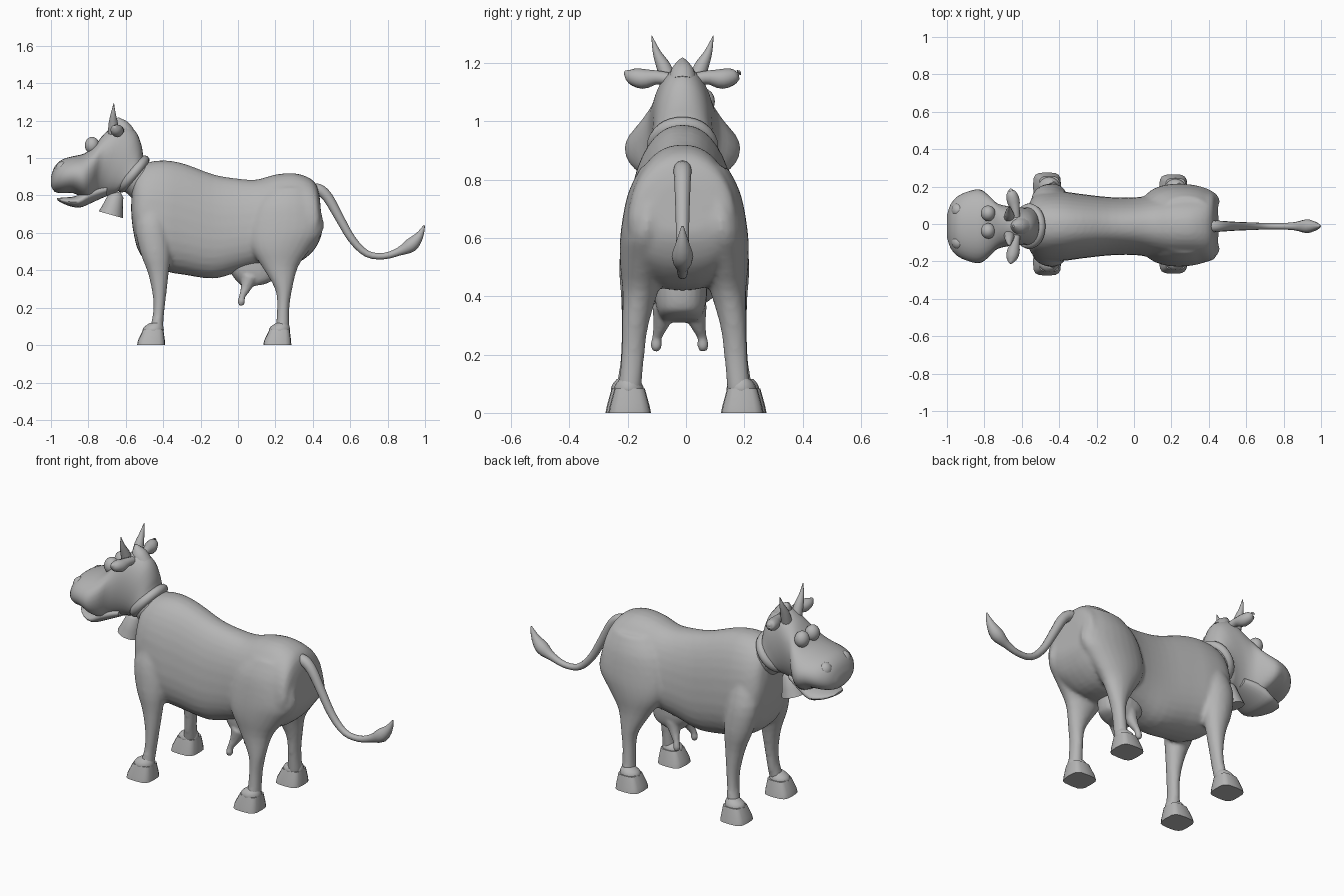
import bpy, bmesh, math
from mathutils import Vector

if "Cube" in bpy.data.objects:
    bpy.data.objects.remove(bpy.data.objects["Cube"])

grey = bpy.data.materials.new("plain grey")
grey.diffuse_color = (0.46, 0.46, 0.46, 1)
grey.use_nodes = True
grey.node_tree.nodes["Principled BSDF"].inputs["Base Color"].default_value = grey.diffuse_color


def smooth_rows(rows, n):
    """Catmull-Rom interpolation of rows of numbers, n steps per span."""
    if n == 1:
        return rows
    out = []
    for i in range(len(rows) - 1):
        a, b, c, d = (rows[max(0, min(len(rows) - 1, i + k))] for k in (-1, 0, 1, 2))
        for s in range(n):
            t = s / n
            out.append([0.5 * (2 * q + (r - p) * t + (2 * p - 5 * q + 4 * r - w) * t * t
                               + (3 * q - p - 3 * r + w) * t ** 3)
                        for p, q, r, w in zip(a, b, c, d)])
    return out + [rows[-1]]


def skin(bm, rings):
    loops = [[bm.verts.new(p) for p in ring] for ring in rings]
    n = len(loops[0])
    for a, b in zip(loops, loops[1:]):
        for i in range(n):
            bm.faces.new((a[i], a[(i + 1) % n], b[(i + 1) % n], b[i]))
    bm.faces.new(loops[0])
    bm.faces.new(loops[-1])


def spow(v, e):
    return math.copysign(abs(v) ** e, v)


def loft(bm, rows, y0=0.0, side=1, power=2.0, egg=0.0, steps=3, n=24):
    """Rows: x1, z1, x2, z2 (two outline points), half width, y of centre."""
    rings = []
    for x1, z1, x2, z2, w, yc in smooth_rows(rows, steps):
        ring = []
        for k in range(n):
            a = math.tau * k / n
            c, s = spow(math.cos(a), 2 / power), spow(math.sin(a), 2 / power)
            ring.append(((x1 + x2) / 2 + c * (x1 - x2) / 2,
                         y0 + side * yc + s * w * (1 - egg * c),
                         (z1 + z2) / 2 + c * (z1 - z2) / 2))
        rings.append(ring)
    skin(bm, rings)


def tube(bm, rows, steps=3, n=12):
    """Rows: x, y, z, radius."""
    pts = smooth_rows(rows, steps)
    rings = []
    for i, (x, y, z, r) in enumerate(pts):
        a, b = pts[max(i - 1, 0)], pts[min(i + 1, len(pts) - 1)]
        t = (Vector(b[:3]) - Vector(a[:3])).normalized()
        ref = Vector((0, 1, 0)) if abs(t.y) < 0.8 else Vector((0, 0, 1))
        u = t.cross(ref).normalized()
        v = t.cross(u)
        rings.append([Vector((x, y, z)) + r * (math.cos(math.tau * k / n) * u
                      + math.sin(math.tau * k / n) * v) for k in range(n)])
    skin(bm, rings)


def dress(ob, name, angle=50):
    ob.name = name
    ob.data.materials.append(grey)
    bpy.ops.object.select_all(action='DESELECT')
    ob.select_set(True)
    bpy.context.view_layer.objects.active = ob
    bpy.ops.object.shade_smooth_by_angle(angle=math.radians(angle))
    return ob


def finish(bm, name, blend=0):
    bmesh.ops.recalc_face_normals(bm, faces=bm.faces)
    me = bpy.data.meshes.new(name)
    bm.to_mesh(me)
    bm.free()
    ob = bpy.data.objects.new(name, me)
    bpy.context.collection.objects.link(ob)
    dress(ob, name)
    if blend:  # fuse overlapping volumes into one skin
        m = ob.modifiers.new("fuse", 'REMESH')
        m.mode = 'VOXEL'
        m.voxel_size = blend
        m.use_smooth_shade = True
        s = ob.modifiers.new("soften", 'SMOOTH')
        s.factor = 0.5
        s.iterations = 3
    return ob


Y = -0.012  # centre line of the animal

# Torso with four legs fused in
bm = bmesh.new()
torso = [(-.56, .89, -.572, .74, .07), (-.535, .95, -.562, .62, .135), (-.47, .98, -.52, .48, .175),
         (-.38, .987, -.40, .40, .182), (-.28, .967, -.28, .375, .168), (-.13, .912, -.13, .356, .152),
         (0, .89, 0, .39, .15), (.1, .885, .12, .42, .165), (.2, .912, .22, .42, .185),
         (.3, .919, .32, .44, .188), (.38, .895, .40, .5, .185), (.42, .855, .44, .57, .165),
         (.437, .79, .452, .62, .10)]
loft(bm, [(*r, 0) for r in torso], Y, power=2.35, egg=.17, n=32)
# front x, back x, z, half width, sideways offset
front_leg = [(-.51, -.39, .80, .05, .10), (-.55, -.37, .65, .078, .13), (-.524, -.36, .50, .068, .155),
             (-.480, -.371, .38, .052, .164), (-.454, -.386, .25, .041, .175),
             (-.457, -.397, .15, .039, .184), (-.48, -.40, .07, .04, .20)]
hind_leg = [(.16, .40, .84, .06, .09), (.09, .435, .75, .082, .112), (.055, .458, .62, .088, .13),
            (.065, .392, .52, .083, .138), (.128, .322, .42, .062, .15), (.198, .290, .30, .045, .168),
            (.209, .275, .20, .04, .176), (.20, .275, .07, .04, .188)]
for leg in (front_leg, hind_leg):
    for side in (-1, 1):
        loft(bm, [(a, z, b, z, w, yc) for a, b, z, w, yc in leg], -.006, side)
finish(bm, "body_and_legs", .012)

# Hooves with a soft cuff above each
for label, hx, hy in (("front", -.465, .203), ("hind", .21, .193)):
    for side, tag in ((-1, "right"), (1, "left")):
        bm = bmesh.new()
        loft(bm, [(hx - .075, 0, hx + .075, 0, .073, hy), (hx - .07, .025, hx + .074, .025, .068, hy),
                  (hx - .042, .083, hx + .066, .083, .052, hy)], 0, side, power=3.6, steps=1, n=16)
        finish(bm, f"{label}_{tag}_hoof", 0)
        bm = bmesh.new()
        loft(bm, [(hx - .03, .066, hx + .06, .066, .04, hy), (hx - .045, .078, hx + .068, .078, .051, hy),
                  (hx - .036, .098, hx + .066, .098, .046, hy), (hx - .008, .117, hx + .058, .117, .03, hy)],
             -.003, side, n=16)
        finish(bm, f"{label}_{tag}_cuff")

# Neck, skull and broad muzzle
bm = bmesh.new()
head = [(-.44, .95, -.54, .76, .105), (-.50, .99, -.62, .83, .103), (-.515, 1.065, -.655, .81, .10),
        (-.55, 1.145, -.69, .80, .102), (-.63, 1.185, -.73, .785, .108), (-.71, 1.135, -.765, .77, .125),
        (-.765, 1.068, -.795, .768, .168), (-.82, 1.025, -.83, .785, .197), (-.88, 1.01, -.88, .812, .188),
        (-.94, .992, -.94, .812, .162), (-.98, .955, -.98, .82, .118), (-1, .90, -1, .85, .06)]
loft(bm, [(*r, 0) for r in head], Y, power=2.05, n=32)
finish(bm, "head")

# Lower jaw, leaving the mouth slightly open
bm = bmesh.new()
jaw = [(-.70, .86, -.70, .80, .08), (-.79, .85, -.79, .757, .115), (-.86, .80, -.85, .735, .118),
       (-.92, .79, -.915, .748, .09), (-.968, .787, -.965, .773, .04)]
loft(bm, [(*r, 0) for r in jaw], Y)
finish(bm, "lower_jaw")

# Eyes and nostril swellings
for side, tag in ((-1, "right"), (1, "left")):
    for part, loc, size in (("eye", (-.78, .01 + side * .047, 1.068), (.039, .042, .045)),
                            ("nostril", (-.938, Y + side * .085, .94), (.038, .04, .042))):
        bpy.ops.mesh.primitive_uv_sphere_add(segments=20, ring_count=12, radius=1, location=loc)
        ob = bpy.context.object
        ob.scale = size
        dress(ob, f"{tag}_{part}")

# Horns, ears
for side, tag in ((-1, "right"), (1, "left")):
    bm = bmesh.new()
    tube(bm, [(-.665, Y + side * .045, 1.13, .03), (-.667, Y + side * .064, 1.185, .025),
              (-.667, Y + side * .088, 1.235, .014), (-.664, Y + side * .106, 1.294, .001)])
    finish(bm, f"{tag}_horn")
    bm = bmesh.new()
    tube(bm, [(-.63, Y + side * .05, 1.145, .022), (-.635, Y + side * .09, 1.15, .024),
              (-.645, Y + side * .135, 1.145, .034), (-.655, Y + side * .175, 1.155, .027),
              (-.66, Y + side * .198, 1.17, .005)])
    finish(bm, f"{tag}_ear")

# Forelock between the horns
bm = bmesh.new()
tube(bm, [(-.60, Y, 1.13, .05), (-.625, Y, 1.175, .04), (-.645, Y, 1.215, .006)])
finish(bm, "forelock")

# Collar and bell
bpy.ops.mesh.primitive_torus_add(major_segments=32, minor_segments=10, major_radius=.096,
                                 minor_radius=.026, location=(-.56, Y, .915), rotation=(0, -.88, 0))
dress(bpy.context.object, "collar")
bm = bmesh.new()
tube(bm, [(-.647, Y, .82, .022), (-.652, Y, .80, .04), (-.668, Y, .74, .055),
          (-.68, Y, .697, .067)], steps=1, n=16)
finish(bm, "bell")

# Udder with two teats
bm = bmesh.new()
loft(bm, [(-.06, .48, .21, .48, .09, 0), (-.045, .40, .205, .40, .09, 0),
          (-.01, .345, .19, .35, .08, 0), (.03, .308, .14, .325, .06, 0)], -.018, power=2.4)
for side in (-1, 1):
    tube(bm, [(.06, -.022 + side * .05, .36, .045), (.042, -.022 + side * .063, .305, .028),
              (.022, -.022 + side * .077, .26, .017), (.018, -.022 + side * .08, .232, .02),
              (.017, -.022 + side * .081, .21, .012)])
finish(bm, "udder", .008)

# Tail with a tufted end
bm = bmesh.new()
tube(bm, [(.38, Y, .83, .03), (.43, Y, .832, .031), (.48, Y, .79, .028), (.54, Y, .685, .024),
          (.61, Y, .565, .021), (.69, Y, .488, .018), (.78, Y, .476, .017), (.86, Y, .50, .022),
          (.925, Y, .535, .037), (.97, Y, .585, .022), (.996, Y, .64, .004)])
finish(bm, "tail")
